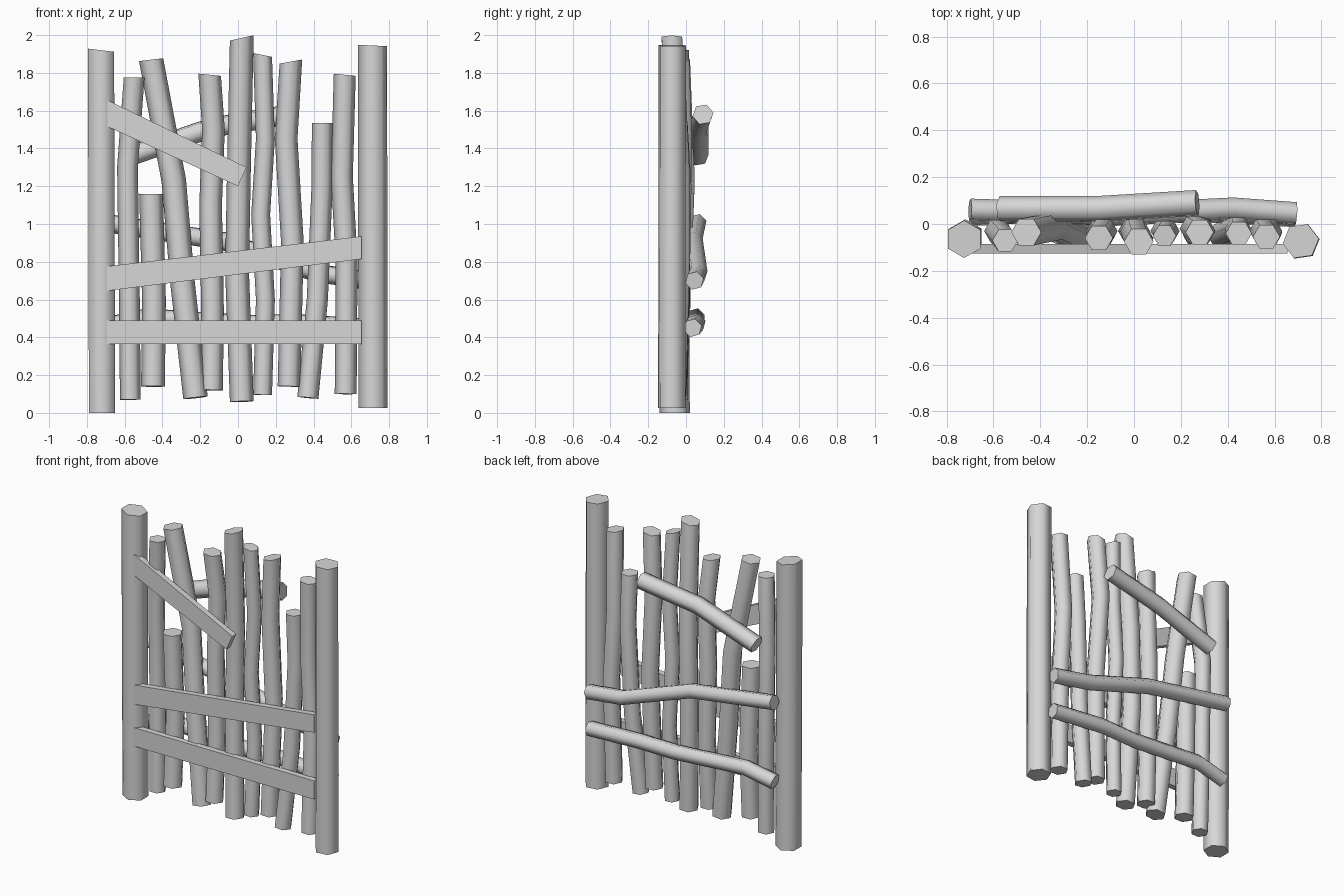
import bpy, bmesh, math
from mathutils import Vector

cube = bpy.data.objects.get("Cube")
if cube:
    bpy.data.objects.remove(cube, do_unlink=True)

grey = bpy.data.materials.new("plain_grey")
grey.use_nodes = True
grey.diffuse_color = (0.68, 0.68, 0.68, 1)
grey.node_tree.nodes["Principled BSDF"].inputs["Base Color"].default_value = grey.diffuse_color


def finish(name, bm):
    bmesh.ops.recalc_face_normals(bm, faces=bm.faces)
    mesh = bpy.data.meshes.new(name)
    bm.to_mesh(mesh)
    bm.free()
    mesh.materials.append(grey)
    mesh.shade_smooth()
    mesh.set_sharp_from_angle(angle=math.radians(64))
    obj = bpy.data.objects.new(name, mesh)
    bpy.context.collection.objects.link(obj)
    return obj


def log(name, path, radius, side, phase=0, slope=None, sides=6):
    """Six-sided log swept along a path; slope tilts the final cut."""
    pts = [Vector(p) for p in path]
    bm = bmesh.new()
    rings = []
    for i, p in enumerate(pts):
        tangent = (pts[min(i + 1, len(pts) - 1)] - pts[max(i - 1, 0)]).normalized()
        u = (side - tangent * side.dot(tangent)).normalized()
        v = tangent.cross(u)
        ring = []
        for k in range(sides):
            a = math.radians(phase) + math.tau * k / sides
            q = p + radius * (math.cos(a) * u + math.sin(a) * v)
            if slope is not None and i == len(pts) - 1:
                q.z = p.z + slope * (q.x - p.x)
            ring.append(bm.verts.new(q))
        rings.append(ring)
    for a, b in zip(rings, rings[1:]):
        for k in range(sides):
            n = (k + 1) % sides
            bm.faces.new((a[k], a[n], b[n], b[k]))
    bm.faces.new(rings[0])
    bm.faces.new(rings[-1])
    return finish(name, bm)


def plank(name, outline, front=-0.125, back=-0.085):
    """Flat board extruded from its front outline."""
    bm = bmesh.new()
    face = bm.faces.new([bm.verts.new((x, front, z)) for x, z in outline])
    ext = bmesh.ops.extrude_face_region(bm, geom=[face])
    moved = [g for g in ext["geom"] if isinstance(g, bmesh.types.BMVert)]
    bmesh.ops.translate(bm, verts=moved, vec=(0, back - front, 0))
    return finish(name, bm)


X, Y = Vector((1, 0, 0)), Vector((0, 1, 0))

# End posts
log("right_post", [(-.72, -.06, 0), (-.725, -.065, 1.92)], .08, X, 30, -.12)
log("left_post", [(.715, -.075, .025), (.712, -.073, 1.945)], .078, X, 8, -.05)

# Upright logs: radius, cut slope, path of (x, y, z)
uprights = [
    (.055, 0, [(-.57, -.04, .07), (-.575, -.03, .6), (-.585, -.03, 1.3), (-.55, -.07, 1.775)]),
    (.063, 0, [(-.45, -.05, .14), (-.445, -.03, .6), (-.46, -.04, 1.16)]),
    (.065, .12, [(-.225, -.06, .08), (-.295, -.03, .7), (-.34, -.01, 1.23), (-.46, -.035, 1.87)]),
    (.06, -.1, [(-.14, -.05, .12), (-.135, -.03, .55), (-.145, -.03, 1.1),
                (-.13, -.03, 1.5), (-.15, -.06, 1.79)]),
    (.063, .22, [(.02, -.06, .06), (-.005, -.03, .75), (.005, -.03, 1.3), (.02, -.075, 1.985)]),
    (.05, -.2, [(.13, -.04, .095), (.145, -.03, .6), (.12, -.03, 1.05),
                (.145, -.03, 1.45), (.13, -.05, 1.895)]),
    (.06, .18, [(.27, -.05, .14), (.288, -.03, .9), (.255, -.02, 1.45), (.28, -.035, 1.86)]),
    (.056, 0, [(.37, -.05, .08), (.42, -.03, .6), (.445, -.02, 1.2), (.447, -.04, 1.535)]),
    (.058, -.1, [(.57, -.05, .1), (.575, -.03, .8), (.55, -.03, 1.25), (.565, -.055, 1.79)]),
]
for i, (radius, slope, path) in enumerate(uprights, 1):
    log(f"upright_log_{i}", path, radius, X, 0, slope)

# Back rails
log("lower_back_rail", [(-.69, .04, .46), (-.48, .05, .505), (.04, .05, .47),
                        (.3, .055, .475), (.69, .035, .45)], .05, Y, 15)
log("middle_back_rail", [(-.7, .06, 1.005), (-.08, .04, .91), (.42, .065, .74),
                         (.69, .045, .7)], .05, Y, 15)
log("upper_back_rail", [(-.57, .065, 1.36), (-.14, .065, 1.51), (.27, .09, 1.58)], .056, Y, 10)

# Front planks
plank("lower_plank", [(-.7, .365), (.655, .365), (.655, .49), (-.7, .49)])
plank("middle_plank", [(-.7, .645), (.655, .815), (.655, .935), (-.7, .775)])
plank("diagonal_plank", [(-.7, 1.52), (0, 1.2), (.045, 1.3), (-.7, 1.66)])
